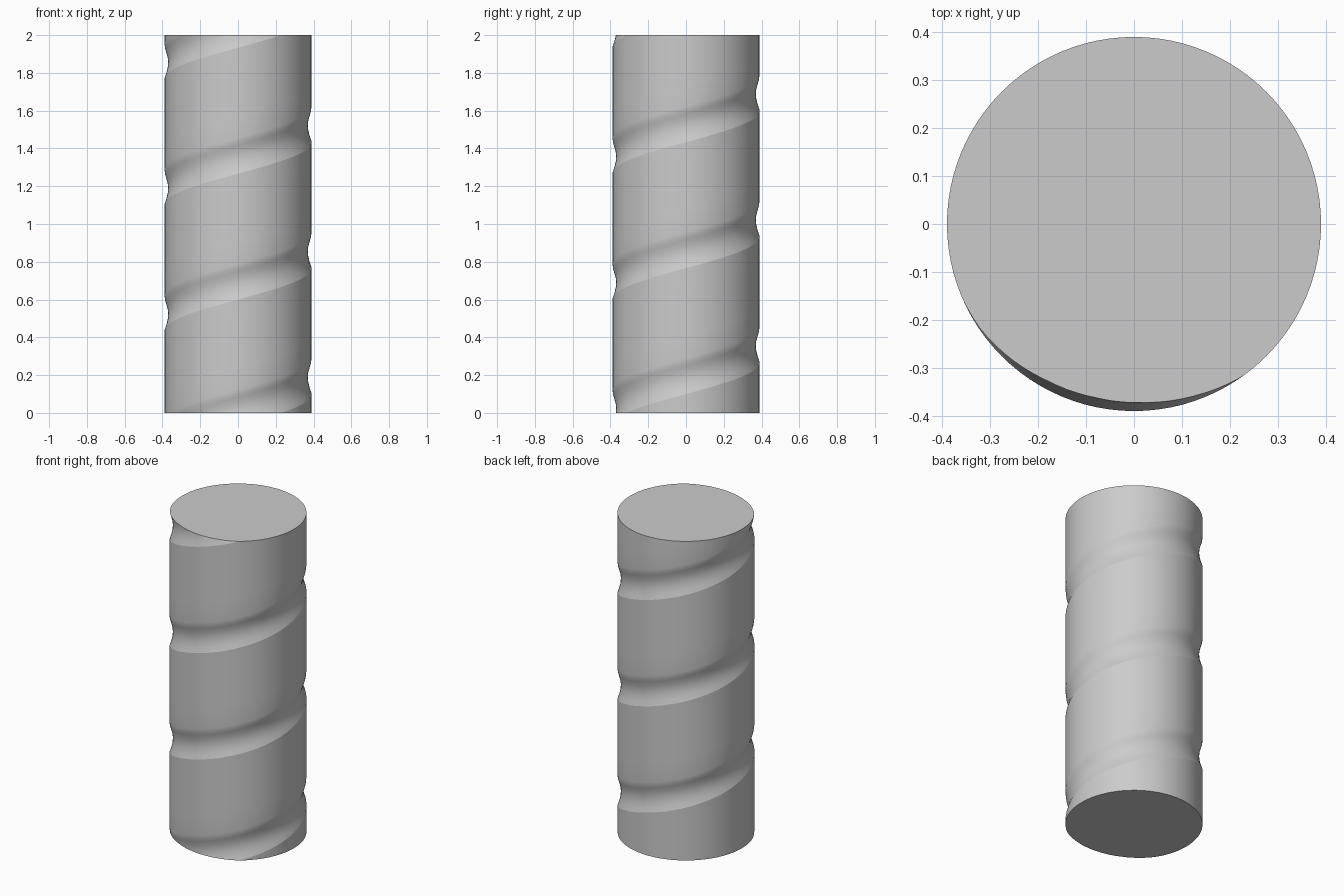
import bpy
import bmesh
from math import cos, sin, pi, radians

cube = bpy.data.objects.get("Cube")
if cube:
    bpy.data.objects.remove(cube)

RADIUS, HEIGHT = 0.389, 2.0
SIDES = 96              # steps around one turn
PITCH = HEIGHT / 3      # rise of the groove in one turn
START = 0.19            # groove height at +x

# Groove section over one pitch: (height from groove centre, depth)
section = [(-0.09, 0), (-0.06, 0.010), (-0.03, 0.017), (0, 0.019),
           (0.03, 0.0165), (0.06, 0.008), (0.08, 0.002), (0.1, 0)]
LAND_ROWS = 4           # plain rows between neighbouring grooves
gap = PITCH - 0.19
section += [(0.1 + gap * k / LAND_ROWS, 0) for k in range(1, LAND_ROWS)]

# Sweep the section up a helix, past both ends
bm = bmesh.new()
rows = []
for step in range(-2 * SIDES, 5 * SIDES):
    angle = 2 * pi * step / SIDES
    centre = START + PITCH * step / SIDES
    rows.append([bm.verts.new(((RADIUS - d) * cos(angle),
                               (RADIUS - d) * sin(angle), centre + h))
                 for h, d in section])

# The top of each strip joins the bottom of the strip one turn above
for i in range(len(rows) - SIDES - 1):
    near = rows[i] + [rows[i + SIDES][0]]
    far = rows[i + 1] + [rows[i + SIDES + 1][0]]
    for j in range(len(section)):
        bm.faces.new((near[j], far[j], far[j + 1], near[j + 1]))

# Trim flat at both ends and cap
for z, up in ((0, -1), (HEIGHT, 1)):
    cut = bmesh.ops.bisect_plane(
        bm, geom=bm.verts[:] + bm.edges[:] + bm.faces[:], dist=1e-6,
        plane_co=(0, 0, z), plane_no=(0, 0, up), clear_outer=True)
loose = [v for v in bm.verts if not v.link_faces]
bmesh.ops.delete(bm, geom=loose, context='VERTS')
bmesh.ops.remove_doubles(bm, verts=bm.verts[:], dist=1e-5)
bmesh.ops.holes_fill(bm, edges=[e for e in bm.edges if e.is_boundary], sides=0)
bmesh.ops.recalc_face_normals(bm, faces=bm.faces[:])

mesh = bpy.data.meshes.new("grooved_column")
bm.to_mesh(mesh)
bm.free()
column = bpy.data.objects.new("grooved_column", mesh)
bpy.context.collection.objects.link(column)

# Plain light grey
grey = bpy.data.materials.new("light_grey")
grey.use_nodes = True
colour = (0.6, 0.6, 0.6, 1)
grey.diffuse_color = colour
grey.node_tree.nodes["Principled BSDF"].inputs["Base Color"].default_value = colour
mesh.materials.append(grey)

# Smooth shading, crisp at the rims and lower groove edge
bpy.ops.object.select_all(action='DESELECT')
column.select_set(True)
bpy.context.view_layer.objects.active = column
bpy.ops.object.shade_smooth_by_angle(angle=radians(14))
